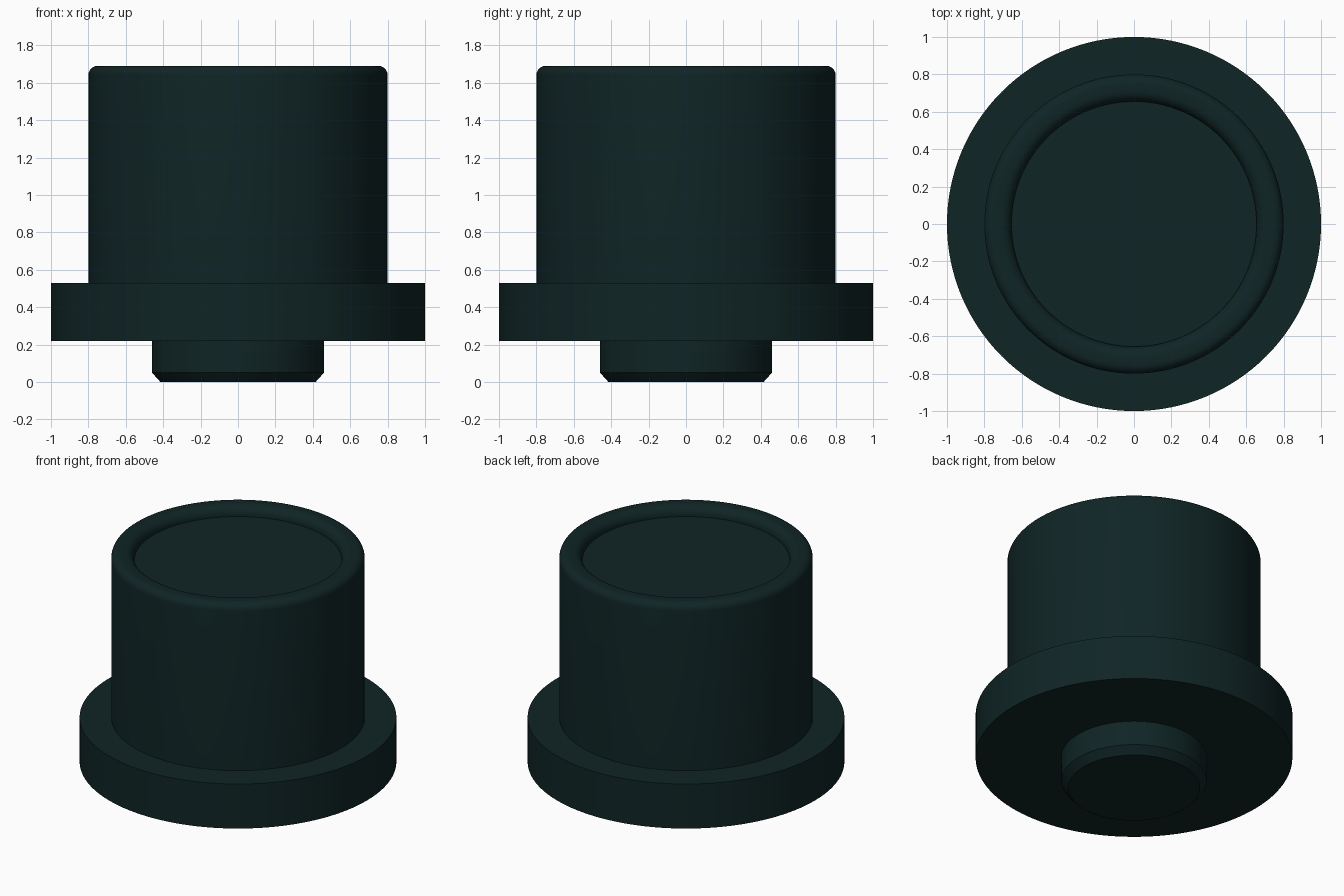
import bpy, bmesh, math

if "Cube" in bpy.data.objects:
    bpy.data.objects.remove(bpy.data.objects["Cube"])

SEGMENTS = 128

mat = bpy.data.materials.new("dark teal")
mat.diffuse_color = (0.005, 0.018, 0.0185, 1)
mat.use_nodes = True
mat.node_tree.nodes["Principled BSDF"].inputs["Base Color"].default_value = mat.diffuse_color


def arc(cx, cz, r, start, end, n=8):
    """Points of a fillet in the (radius, height) plane, angles in degrees."""
    return [(cx + r * math.cos(math.radians(start + (end - start) * i / n)),
             cz + r * math.sin(math.radians(start + (end - start) * i / n)))
            for i in range(n + 1)]


def lathe(name, profile):
    """Spin a (radius, height) profile, listed bottom to top, around z."""
    bm = bmesh.new()
    verts = [bm.verts.new((r, 0, z)) for r, z in profile]
    edges = [bm.edges.new(pair) for pair in zip(verts, verts[1:])]
    bmesh.ops.spin(bm, geom=verts + edges, cent=(0, 0, 0), axis=(0, 0, 1),
                   angle=math.tau, steps=SEGMENTS, use_merge=True)
    bmesh.ops.remove_doubles(bm, verts=bm.verts, dist=1e-5)
    # Profiles run outward-up, so every face should point away from the solid
    for f in bm.faces:
        f.normal_update()
    side = max(bm.faces, key=lambda f: f.calc_center_median().xy.length)
    if side.normal.xy.dot(side.calc_center_median().xy) < 0:
        bmesh.ops.reverse_faces(bm, faces=bm.faces)
    mesh = bpy.data.meshes.new(name)
    bm.to_mesh(mesh)
    bm.free()
    mesh.materials.append(mat)
    obj = bpy.data.objects.new(name, mesh)
    bpy.context.collection.objects.link(obj)
    bpy.context.view_layer.objects.active = obj
    obj.select_set(True)
    bpy.ops.object.shade_smooth_by_angle(angle=math.radians(30))
    obj.select_set(False)


# Small chamfered stem underneath
lathe("stem", [(0, 0), (0.415, 0), (0.46, 0.05), (0.46, 0.22)])

# Wide flange
lathe("flange", [(0.46, 0.22), (1, 0.22), (1, 0.53), (0.8, 0.53)])

# Tall body with a rounded rim and a shallow recessed top
rim = arc(0.75, 1.64, 0.05, 0, 90) + arc(0.715, 1.63, 0.06, 90, 180)
lathe("body", [(0.8, 0.53)] + rim + [(0.655, 1.622), (0, 1.622)])
